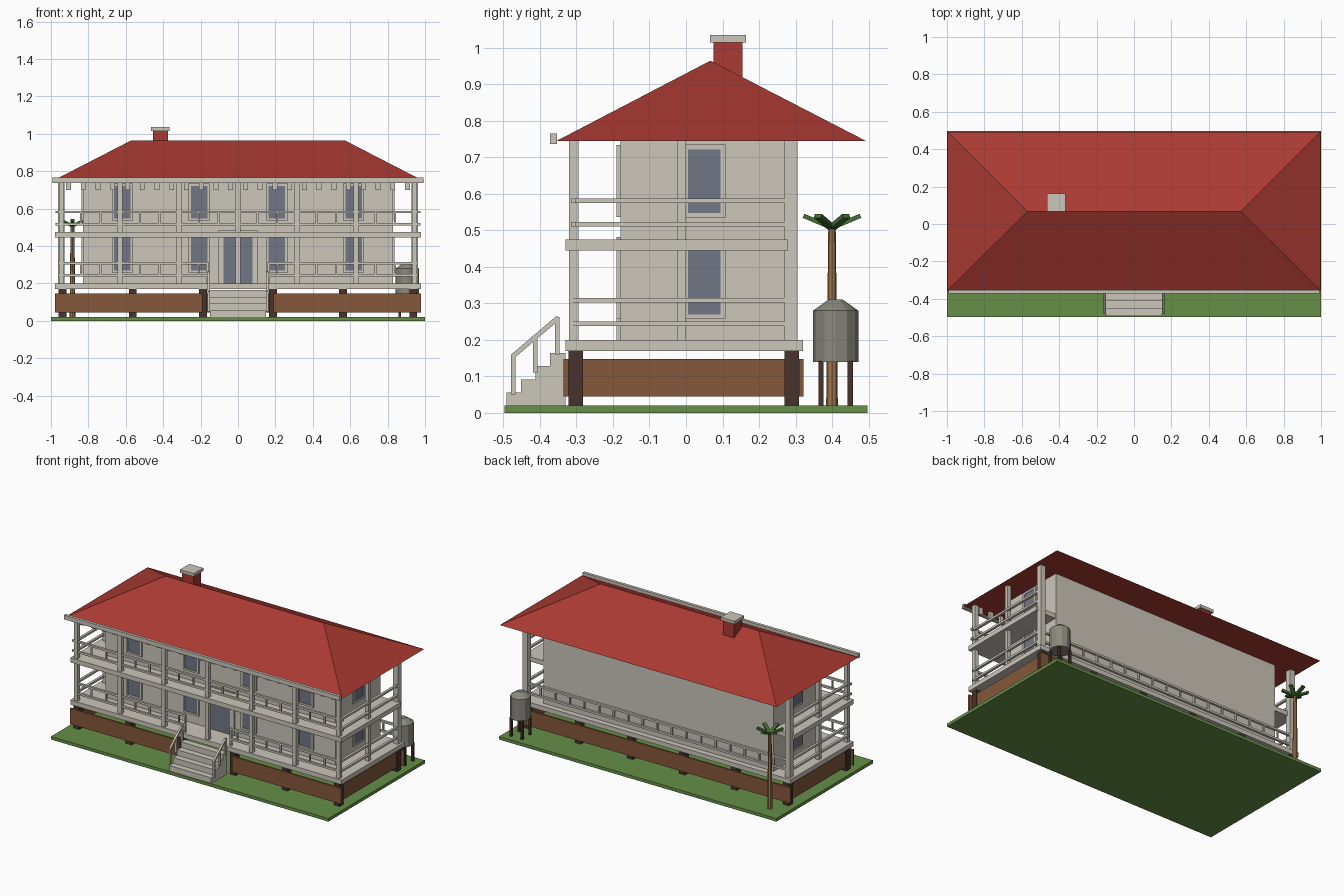
import bpy, bmesh, math
from mathutils import Matrix, Vector

if "Cube" in bpy.data.objects:
    bpy.data.objects.remove(bpy.data.objects["Cube"])


def material(name, rgb):
    m = bpy.data.materials.new(name)
    lin = [((c / 255 + 0.055) / 1.055) ** 2.4 for c in rgb]
    m.diffuse_color = (*lin, 1)
    m.use_nodes = True
    m.node_tree.nodes["Principled BSDF"].inputs["Base Color"].default_value = m.diffuse_color
    return m


CREAM = material("cream paint", (204, 199, 187))
RED = material("roof red", (170, 58, 50))
GRASS = material("grass green", (102, 143, 73))
DARK = material("dark timber", (72, 50, 43))
BROWN = material("brown boards", (132, 88, 58))
GLASS = material("window glass", (114, 119, 134))
TRUNK = material("trunk tan", (164, 120, 76))
STEEL = material("tank grey", (138, 137, 125))
LEAF = material("leaf green", (68, 110, 52))


def finish(name, bm, mat):
    bmesh.ops.recalc_face_normals(bm, faces=bm.faces)
    me = bpy.data.meshes.new(name)
    bm.to_mesh(me)
    bm.free()
    me.materials.append(mat)
    ob = bpy.data.objects.new(name, me)
    bpy.context.collection.objects.link(ob)
    return ob


def boxes(name, mat, items):
    """One object from boxes given as (x0, x1, y0, y1, z0, z1)."""
    bm = bmesh.new()
    for x0, x1, y0, y1, z0, z1 in items:
        mid = Vector((x0 + x1, y0 + y1, z0 + z1)) / 2
        bmesh.ops.create_cube(bm, size=1, matrix=Matrix.Translation(mid)
                              @ Matrix.Diagonal((x1 - x0, y1 - y0, z1 - z0, 1)))
    return finish(name, bm, mat)


def bars(name, mat, items, w, h):
    """One object from sloping bars between pairs of points."""
    bm = bmesh.new()
    for a, b in items:
        a, b = Vector(a), Vector(b)
        d = b - a
        mat4 = (Matrix.Translation((a + b) / 2) @ d.to_track_quat('Y', 'Z').to_matrix().to_4x4()
                @ Matrix.Diagonal((w, d.length, h, 1)))
        bmesh.ops.create_cube(bm, size=1, matrix=mat4)
    return finish(name, bm, mat)


def cone(name, mat, x, y, z0, z1, r0, r1, n):
    bm = bmesh.new()
    bmesh.ops.create_cone(bm, cap_ends=True, segments=n, radius1=r0, radius2=r1, depth=z1 - z0,
                          matrix=Matrix.Translation((x, y, (z0 + z1) / 2)))
    return finish(name, bm, mat)


# Ground, decks and house body
boxes("lawn", GRASS, [(-1, 1, -.497, .497, 0, .02)])
boxes("lower_deck", CREAM, [(-.978, .978, -.33, .32, .17, .2)])
boxes("upper_deck", CREAM, [(-.978, .978, -.33, .28, .445, .475)])
boxes("house_walls", CREAM, [(-.83, .83, -.18, .283, .2, .746)])

# Hipped roof with flat underside
bm = bmesh.new()
eave = [bm.verts.new(p) for p in ((-.997, -.355, .745), (.997, -.355, .745),
                                  (.997, .493, .745), (-.997, .493, .745))]
left, right = bm.verts.new((-.57, .067, .965)), bm.verts.new((.57, .067, .965))
for f in (eave, (eave[0], eave[1], right, left), (eave[2], eave[3], left, right),
          (eave[1], eave[2], right), (eave[3], eave[0], left)):
    bm.faces.new(f)
finish("roof", bm, RED)
boxes("gutter", CREAM, [(-.993, .993, -.372, -.353, .737, .765)])
boxes("chimney", RED, [(-.455, -.375, .075, .155, .85, 1.015)])
boxes("chimney_cap", CREAM, [(-.465, -.365, .066, .164, 1.015, 1.035)])

# Foundation piers and skirting boards
PIERS = [-.938 + .375 * i for i in range(6)]
boxes("foundation_piers", DARK, [(x - .021, x + .021, y - .02, y + .02, .02, .17)
                                 for x in PIERS for y in (-.302, .29)])
boxes("skirting", BROWN,
      [(-.978, -.19, -.335, -.322, .045, .147), (.19, .978, -.335, -.322, .045, .147),
       (-.978, .978, .31, .322, .045, .147),
       (-.952, -.94, -.33, .32, .045, .147), (.94, .952, -.33, .32, .045, .147)])

# Veranda posts
POSTS = [-.945 + .315 * i for i in range(7)]
posts = [(x - .013, x + .013, -.32, -.295, .2, .746) for x in POSTS]
for x in (-.945, .945):
    posts += [(x - .013, x + .013, -.025, 0, .2, .746), (x - .018, x + .018, .27, .306, .2, .746)]
boxes("veranda_posts", CREAM, posts)


# Railings: two rails, with three openings per bay along the long sides
def long_rail(name, y, zs, spans):
    items = []
    for a, b in spans:
        items += [(a, b, y - .007, y + .007, z, z + .013) for z in zs]
        items += [(x - .005, x + .005, y - .005, y + .005, zs[0], zs[1])
                  for x in [-.945 + .105 * i for i in range(19)] if a - .01 < x < b + .01]
        items += [(x - .006, x + .006, y - .006, y + .006, zs[0] - .04, zs[1] + .013)
                  for x in (a, b) if abs(x) < .3]
    boxes(name, CREAM, items)


LOW, HIGH = (.238, .302), (.51, .575)
long_rail("lower_front_railing", -.308, LOW, [(-.96, -.165), (.165, .96)])
long_rail("upper_front_railing", -.308, HIGH, [(-.975, .975)])
long_rail("lower_back_railing", .295, LOW, [(-.96, .96)])
boxes("side_railings", CREAM, [(x - .008, x + .008, -.31, .28, z, z + .013)
                               for x in (-.955, .955) for z in LOW + HIGH])

# Hanging eave trim
boxes("eave_trim", CREAM, [(x - .013, x + .013, -.315, -.3, .7, .746)
                           for x in [-.906 + .0788 * i for i in range(24)]])

# Windows and door: frame bars around a thin pane
frames, panes = [], []


def front_opening(x0, x1, z0, z1, t, sill=True):
    y0, y1 = -.19, -.179
    frames.extend([(x0 - t, x0, y0, y1, z0, z1), (x1, x1 + t, y0, y1, z0, z1),
                   (x0 - t, x1 + t, y0, y1, z1, z1 + t)])
    if sill:
        frames.append((x0 - t, x1 + t, y0, y1, z0 - t, z0))
    panes.append((x0, x1, -.186, -.179, z0, z1))


def side_opening(s, y0, y1, z0, z1, t):
    a, b = sorted((s * .829, s * .838))
    frames.extend([(a, b, y0 - t, y0, z0 - t, z1 + t), (a, b, y1, y1 + t, z0 - t, z1 + t),
                   (a, b, y0, y1, z1, z1 + t), (a, b, y0, y1, z0 - t, z0)])
    a, b = sorted((s * .829, s * .835))
    panes.append((a, b, y0, y1, z0, z1))


for z0, z1 in ((.27, .445), (.548, .722)):
    for x in (-.618, -.208, .208, .618):
        front_opening(x - .044, x + .044, z0, z1, .012)
    for s in (-1, 1):
        side_opening(s, .005, .095, z0, z1, .013)
front_opening(-.077, .077, .2, .455, .027, sill=False)
boxes("window_and_door_frames", CREAM, frames)
boxes("window_and_door_glass", GLASS, panes)

# Front steps with sloping handrails
boxes("front_steps", CREAM, [(-.151, .151, -.492 + .04 * i, -.33, .02 + .036 * i, .056 + .036 * i)
                             for i in range(4)])
boxes("stair_posts", CREAM, [(x - .006, x + .006, y - .006, y + .006, z0, z1)
                             for x in (-.157, .157)
                             for y, z0, z1 in ((-.473, .05, .157), (-.413, .11, .208),
                                               (-.353, .16, .263))])
bars("stair_handrails", CREAM, [((x, -.476, .154), (x, -.35, .261)) for x in (-.157, .157)],
     .013, .013)

# Water tank on legs
TX, TY = .905, .41
cone("tank_body", STEEL, TX, TY, .14, .28, .062, .062, 12)
cone("tank_lid", STEEL, TX, TY, .28, .31, .062, .02, 12)
boxes("tank_legs", DARK, [(TX + dx - .007, TX + dx + .007, TY + dy - .007, TY + dy + .007, .02, .142)
                          for dx in (-.04, .04) for dy in (-.04, .04)])

# Palm tree
PX, PY = -.885, .4
cone("palm_trunk", TRUNK, PX, PY, .02, .52, .016, .01, 8)
fronds = []
for i in range(6):
    a = math.radians(30 + 60 * i)
    fronds.append(((PX, PY, .507),
                   (PX + .078 * math.cos(a), PY + .078 * math.sin(a), .54)))
bars("palm_fronds", LEAF, fronds, .022, .012)
